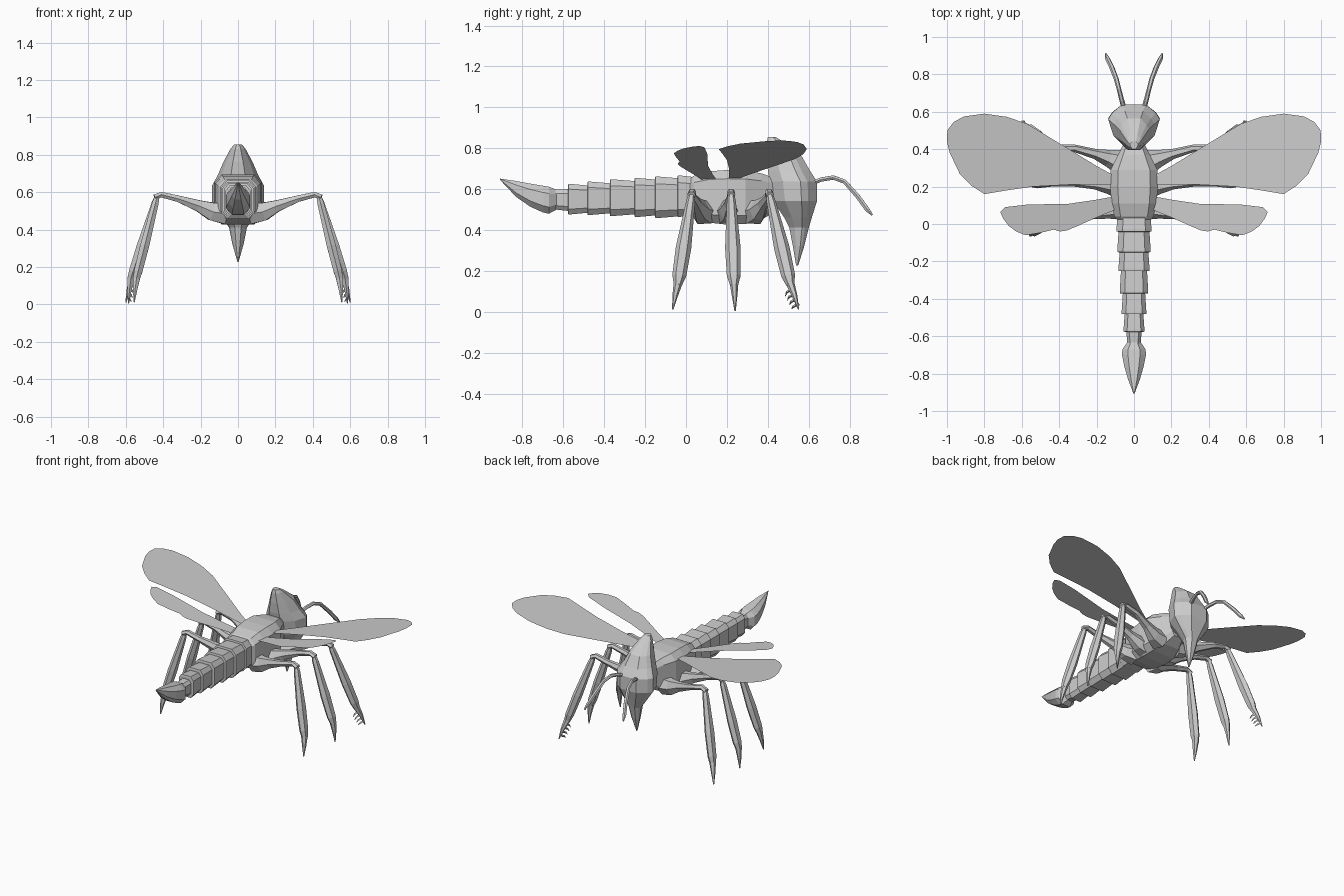
import bpy, bmesh, math
from mathutils import Vector as V


def make(name, rings, mirror=False, caps=True):
    """Skin a list of equal-length vertex rings."""
    bm = bmesh.new()
    rs = [[bm.verts.new(p) for p in r] for r in rings]
    n = len(rs[0])
    for a, b in zip(rs, rs[1:]):
        for i in range(n):
            j = (i + 1) % n
            bm.faces.new((a[i], a[j], b[j], b[i]))
    if caps:
        bm.faces.new(rs[0])
        bm.faces.new(rs[-1])
    bmesh.ops.recalc_face_normals(bm, faces=bm.faces)
    return finish(name, bm, mirror)


def finish(name, bm, mirror):
    me = bpy.data.meshes.new(name)
    bm.to_mesh(me)
    bm.free()
    ob = bpy.data.objects.new(name, me)
    bpy.context.collection.objects.link(ob)
    if mirror:
        ob.modifiers.new("mirror", "MIRROR").use_mirror_merge = False
    return ob


def body(name, secs, bev=0.6):
    """Bevelled-square sections along y: (y, z low, z high, half width)."""
    plan = [(1, -bev), (1, bev), (bev, 1), (-bev, 1), (-1, bev), (-1, -bev), (-bev, -1), (bev, -1)]
    return make(name, [[(w * a, y, (lo + hi) / 2 + (hi - lo) / 2 * b) for a, b in plan]
                       for y, lo, hi, w in secs])


def tube(name, pts, ref, n=6):
    """Limb along points (x, y, z, radius along ref, radius across), mirrored."""
    rings = []
    P = [V(p[:3]) for p in pts]
    for i, p in enumerate(P):
        t = (P[min(i + 1, len(P) - 1)] - P[max(i - 1, 0)]).normalized()
        u = (V(ref) - t * t.dot(V(ref))).normalized()
        w = t.cross(u)
        rings.append([p + u * pts[i][3] * math.cos(k * math.tau / n)
                      + w * pts[i][4] * math.sin(k * math.tau / n) for k in range(n)])
    return make(name, rings, True)


def wing(name, outline, z0, slope):
    """Thin sheet rising outward from the body, mirrored."""
    bm = bmesh.new()
    f = bm.faces.new([bm.verts.new((x, y, z0 + slope * (x - 0.12))) for x, y in outline])
    f.normal_update()
    if f.normal.z < 0:
        f.normal_flip()
    return finish(name, bm, True)


# thorax
body("thorax", [(0.02, .48, .66, .09), (0.04, .465, .675, .105), (.11, .445, .695, .12),
                (.2, .435, .702, .128), (.29, .438, .70, .125), (.37, .46, .685, .085),
                (.44, .50, .66, .05)], .68)

# abdomen segments, each flaring slightly to the rear
edges = [(.04, .088), (-.04, .088), (-.15, .083), (-.25, .077), (-.37, .07), (-.48, .06), (-.575, .05)]
tops = [.675, .67, .663, .656, .645, .634]
lows = [.473, .467, .472, .477, .482, .485]
for i in range(6):
    (y0, _), (y1, w) = edges[i], edges[i + 1]
    w += .006
    lo, hi = lows[i], tops[i]
    d = .009
    body(f"abdomen_segment_{i + 1}",
         [(y0 + .01, lo + d, hi - d, w - .007), (y1 + .012, lo, hi, w), (y1, lo, hi, w),
          (y1 - .002, lo + .012, hi - .012, w - .012)], .65)

# waist and stinger
body("tail_waist", [(-.56, .50, .61, .042), (-.65, .51, .605, .035)], .6)
body("stinger", [(-.63, .51, .605, .034), (-.67, .488, .62, .062), (-.70, .495, .625, .064),
                 (-.76, .522, .635, .052), (-.83, .57, .648, .032), (-.91, .655, .66, .002)], .5)

# head: hood, face and beak stacked along z (z, back y, front y, half width)
plan = [(.35, -1), (.8, -.45), (1, .3), (.85, .6), (.45, 1)]
plan += [(-a, b) for a, b in reversed(plan)]
secs = [(.862, .40, .44, .022), (.84, .395, .475, .04), (.77, .395, .565, .078), (.70, .40, .605, .108),
        (.645, .41, .64, .138), (.55, .425, .64, .138), (.47, .48, .615, .085), (.42, .505, .60, .048),
        (.33, .522, .578, .03), (.235, .538, .548, .003)]
make("head", [[(w * a, (y0 + y1) / 2 + (y1 - y0) / 2 * b, z) for a, b in plan] for z, y0, y1, w in secs])

# antennae
tube("antenna", [(.05, .61, .635, .014, .012), (.065, .66, .655, .013, .012), (.08, .72, .665, .012, .012),
                 (.095, .775, .645, .013, .012), (.12, .84, .572, .014, .013),
                 (.142, .885, .51, .013, .013), (.15, .91, .482, .005, .005)], (1, 0, 0))

# wings
wing("fore_wing", [(.09, .21), (.35, .21), (.54, .20), (.68, .18), (.80, .16), (.87, .205), (.93, .265),
                   (.985, .38), (1, .44), (.998, .50), (.965, .545), (.91, .575), (.80, .59), (.68, .573),
                   (.57, .535), (.355, .405), (.2, .31), (.09, .25)], .663, .207)
wing("hind_wing", [(.09, .08), (.20, .035), (.30, -.01), (.36, -.035), (.395, -.04), (.43, -.03),
                   (.50, -.047), (.58, -.06), (.63, -.04), (.67, -.01), (.70, .03), (.715, .065), (.69, .09),
                   (.57, .104), (.35, .108), (.2, .13), (.09, .15)], .66, .268)

# legs: hip y, knee y, ankle y, foot y, ankle x, foot x
for name, hy, ky, ay, fy, ax, fx in [("front", .33, .405, .51, .55, .565, .60),
                                     ("middle", .2, .22, .235, .24, .575, .585),
                                     ("hind", .09, .03, -.04, -.065, .545, .555)]:
    tube(name + "_upper_leg", [(.07, hy, .495, .07, .065), (.14, hy + (ky - hy) * .3, .505, .045, .055),
                               (.21, hy + (ky - hy) * .6, .535, .027, .035), (.32, ky, .573, .02, .02),
                               (.41, ky, .595, .02, .017), (.445, ky + (ay - ky) * .05, .58, .02, .018)],
         (0, 1, 0))
    at = lambda t: (.43 + (ax - .43) * t, ky + (ay - ky) * t, .595 - .455 * t)
    tube(name + "_lower_leg", [(*at(0), .014, .012), (*at(.1), .022, .02), (*at(.6), .038, .028),
                               (*at(.9), .034, .026), (*at(1), .02, .02)], (0, 1, 0))
    tube(name + "_foot", [(*at(.97), .022, .022), ((ax + fx) / 2, (ay + fy) / 2, .09, .014, .014),
                          (fx, fy, .012 if name == "middle" else .02, .003, .003)], (0, 1, 0))

# small spines on the front feet
for i in range(4):
    z = .12 - .024 * i
    y = .515 + .01 * i
    tube(f"front_claw_{i + 1}", [(.575 + .006 * i, y + .005, z, .008, .008),
                                 (.56 + .006 * i, y - .022, z - .015, .006, .006),
                                 (.552 + .006 * i, y - .03, z - .035 + .003 * i, .001, .001)], (1, 0, 0), 4)

# rest the feet on the ground
for ob in bpy.context.collection.objects:
    ob.location.z = -.008
